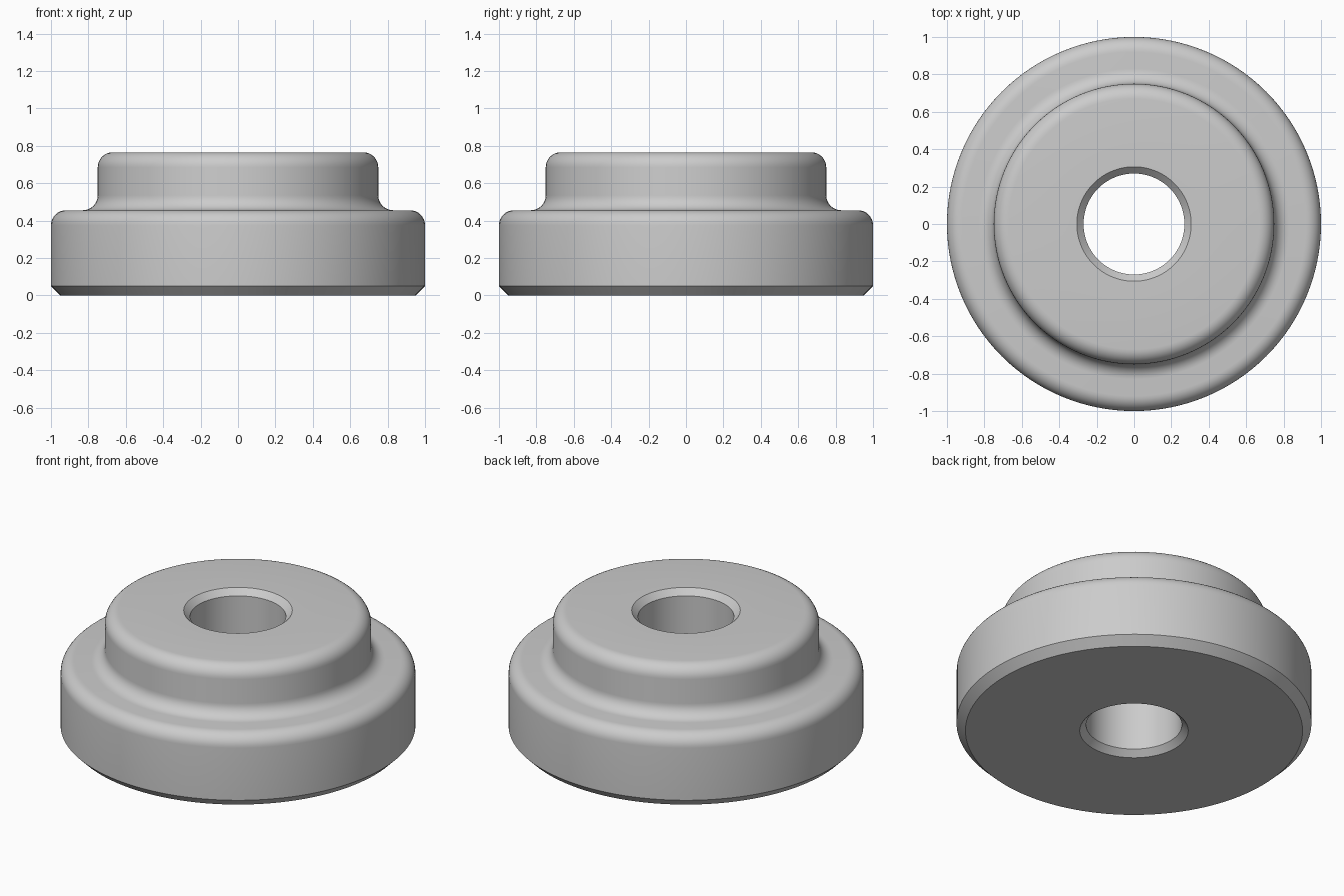
import bpy
import bmesh
from math import cos, sin, pi, radians

if "Cube" in bpy.data.objects:
    bpy.data.objects.remove(bpy.data.objects["Cube"], do_unlink=True)

# Main dimensions
RIM, HUB, BORE = 1.0, 0.75, 0.27
SHOULDER, TOP = 0.455, 0.765
ROUND, CHAMFER, BORE_CHAMFER = 0.08, 0.05, 0.036
SIDES, ARC_STEPS = 128, 8


def arc(cx, cz, radius, start, end):
    """Points of a rounded corner, as (radius, height) pairs."""
    angles = [radians(start + (end - start) * i / ARC_STEPS) for i in range(ARC_STEPS + 1)]
    return [(cx + radius * cos(a), cz + radius * sin(a)) for a in angles]


# Half section: chamfered foot, rounded rim, filleted hub, chamfered bore
section = [(BORE + BORE_CHAMFER, 0), (RIM - CHAMFER, 0), (RIM, CHAMFER)]
section += arc(RIM - ROUND, SHOULDER - ROUND, ROUND, 0, 90)
section += arc(HUB + ROUND, SHOULDER + ROUND, ROUND, 270, 180)
section += arc(HUB - ROUND, TOP - ROUND, ROUND, 0, 90)
section += [(BORE + BORE_CHAMFER, TOP), (BORE, TOP - BORE_CHAMFER), (BORE, BORE_CHAMFER)]

# Revolve the section around the vertical axis
bm = bmesh.new()
verts = [bm.verts.new((r, 0, z)) for r, z in section]
edges = [bm.edges.new((v, verts[i - 1])) for i, v in enumerate(verts)]
bmesh.ops.spin(bm, geom=verts + edges, cent=(0, 0, 0), axis=(0, 0, 1),
               angle=2 * pi, steps=SIDES)
bmesh.ops.remove_doubles(bm, verts=bm.verts, dist=0.0005)
bmesh.ops.recalc_face_normals(bm, faces=bm.faces)
mesh = bpy.data.meshes.new("stepped_bushing")
bm.to_mesh(mesh)
bm.free()

# Plain grey finish
grey = bpy.data.materials.new("plain grey")
grey.use_nodes = True
grey.diffuse_color = (0.6, 0.6, 0.6, 1)
grey.node_tree.nodes["Principled BSDF"].inputs["Base Color"].default_value = grey.diffuse_color
mesh.materials.append(grey)

bushing = bpy.data.objects.new("stepped_bushing", mesh)
bpy.context.collection.objects.link(bushing)
bpy.ops.object.select_all(action="DESELECT")
bushing.select_set(True)
bpy.context.view_layer.objects.active = bushing
bpy.ops.object.shade_smooth_by_angle(angle=radians(30))
